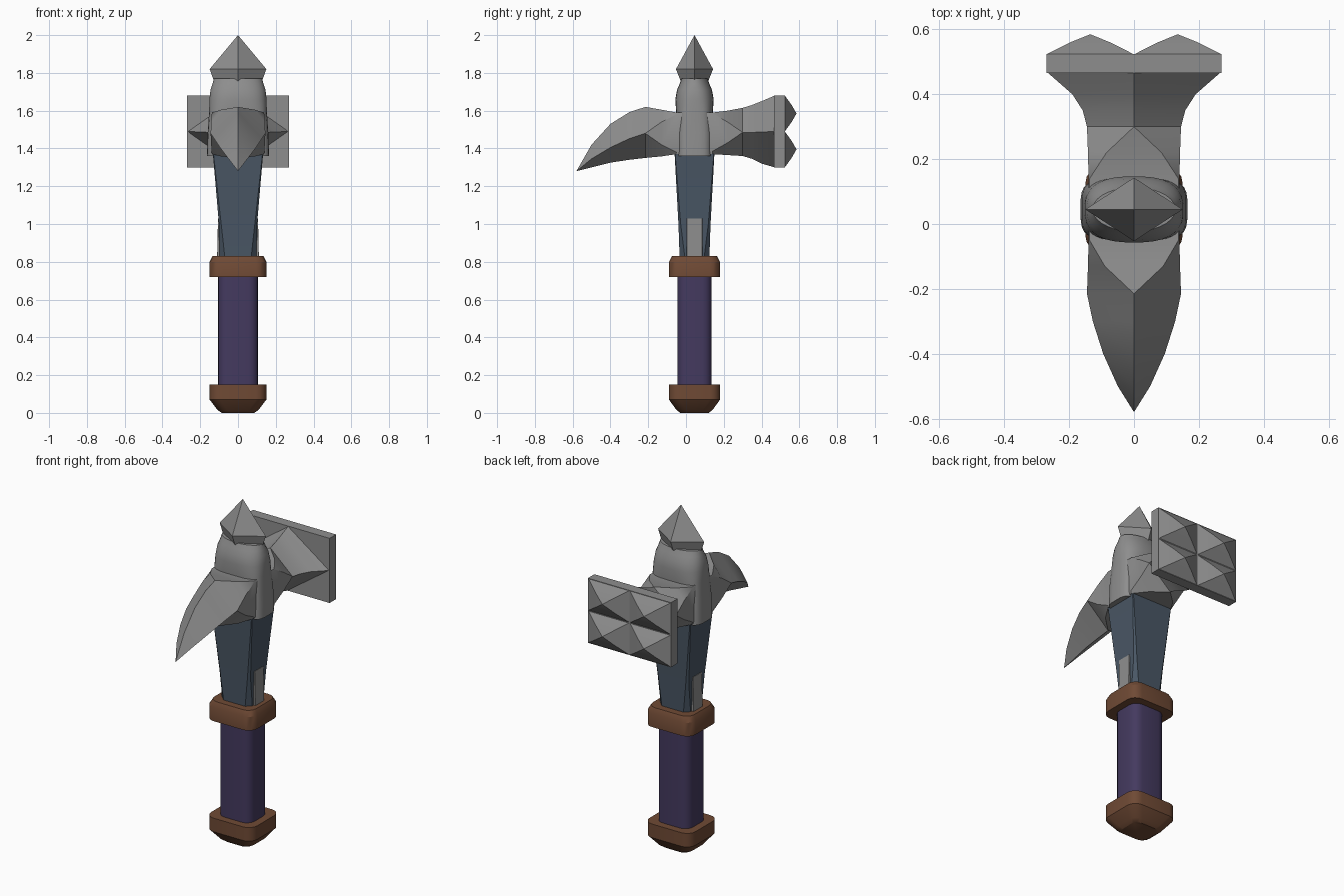
import bpy, bmesh, math

if "Cube" in bpy.data.objects:
    bpy.data.objects.remove(bpy.data.objects["Cube"])

CY = 0.045  # y of the handle axis


def material(name, rgb):
    m = bpy.data.materials.new(name)
    m.diffuse_color = (*rgb, 1)
    m.use_nodes = True
    m.node_tree.nodes["Principled BSDF"].inputs["Base Color"].default_value = m.diffuse_color
    return m


STEEL = material("steel grey", (0.27, 0.27, 0.27))
SLATE = material("slate blue", (0.068, 0.095, 0.13))
PURPLE = material("purple wrap", (0.058, 0.042, 0.115))
BROWN = material("brown leather", (0.16, 0.068, 0.035))


def loft(name, rings, mat, angle=30):
    """Skin equal-length rings of points, cap both ends, merge collapsed points."""
    bm = bmesh.new()
    vs = [[bm.verts.new(p) for p in r] for r in rings]
    n = len(rings[0])
    for a, b in zip(vs, vs[1:]):
        for i in range(n):
            j = (i + 1) % n
            bm.faces.new((a[i], a[j], b[j], b[i]))
    bm.faces.new(vs[0])
    bm.faces.new(vs[-1])
    bmesh.ops.remove_doubles(bm, verts=bm.verts, dist=0.0005)
    bmesh.ops.recalc_face_normals(bm, faces=bm.faces)
    me = bpy.data.meshes.new(name)
    bm.to_mesh(me)
    bm.free()
    me.materials.append(mat)
    ob = bpy.data.objects.new(name, me)
    bpy.context.collection.objects.link(ob)
    bpy.ops.object.select_all(action='DESELECT')
    ob.select_set(True)
    bpy.context.view_layer.objects.active = ob
    bpy.ops.object.shade_smooth_by_angle(angle=math.radians(angle))
    return ob


def rounded(z, hx, hy, r, seg=4):
    """Horizontal rounded rectangle."""
    pts = []
    for k, (sx, sy) in enumerate(((1, 1), (-1, 1), (-1, -1), (1, -1))):
        for i in range(seg + 1):
            t = math.radians(90 * (k + i / seg))
            pts.append((sx * (hx - r) + r * math.cos(t),
                        CY + sy * (hy - r) + r * math.sin(t), z))
    return pts


def superellipse(z, hx, hy, e, n=32):
    pts = []
    for i in range(n):
        t = 2 * math.pi * (i + 0.5) / n
        c, s = math.cos(t), math.sin(t)
        pts.append((math.copysign(abs(c) ** (2 / e), c) * hx,
                    CY + math.copysign(abs(s) ** (2 / e), s) * hy, z))
    return pts


def diamond(z, hx, hy):
    return [(hx, CY, z), (0, CY + hy, z), (-hx, CY, z), (0, CY - hy, z)]


def octagon(y, a, b, top, mid, h, bot):
    """Vertical section that goes from a box (a = b) to a diamond (a = h = 0)."""
    right = [(a, y, top), (b, y, mid + h), (b, y, mid - h), (a, y, bot)]
    return right + [(-x, yy, z) for x, yy, z in reversed(right)]


# Handle
loft("pommel", [rounded(0, 0.085, 0.075, 0.04), rounded(0.015, 0.108, 0.095, 0.05),
                rounded(0.07, 0.15, 0.135, 0.055), rounded(0.15, 0.15, 0.135, 0.055)], BROWN)
loft("grip", [rounded(z, 0.106, 0.091, 0.05) for z in (0.14, 0.73)], PURPLE)
loft("collar", [rounded(0.72, 0.15, 0.135, 0.055), rounded(0.80, 0.15, 0.135, 0.055),
                rounded(0.83, 0.135, 0.12, 0.05)], BROWN)

# Tapered shaft: corner chamfers fade out upward
loft("shaft", [rounded(0.80, 0.097, 0.078, 0.03, 1), rounded(1.0, 0.101, 0.085, 0.012, 1),
               rounded(1.42, 0.137, 0.108, 0.002, 1)], SLATE, 15)
loft("shaft_side_plates", [rounded(0.80, 0.111, 0.042, 0.001, 1),
                           rounded(1.03, 0.106, 0.042, 0.001, 1)], STEEL)

# Head core with bulge and neck
core = [(1.36, 0.165, 0.098, 4), (1.48, 0.161, 0.098, 4), (1.60, 0.153, 0.098, 3.2),
        (1.66, 0.152, 0.102, 2.6), (1.71, 0.146, 0.093, 2.4), (1.74, 0.136, 0.08, 2.2),
        (1.77, 0.128, 0.068, 2)]
loft("head_core", [superellipse(*c) for c in core], STEEL, 40)
loft("top_spike", [diamond(1.75, 0.125, 0.07), diamond(1.82, 0.15, 0.098),
                   diamond(2.0, 0, 0)], STEEL, 20)

# Curved front beak
beak = [(0.04, 0.139, 0.14, 1.59, 1.48, 0.10, 1.37),
        (-0.05, 0.137, 0.14, 1.59, 1.48, 0.10, 1.37),
        (-0.13, 0.09, 0.142, 1.605, 1.48, 0.06, 1.358),
        (-0.215, 0, 0.145, 1.62, 1.48, 0, 1.35),
        (-0.30, 0, 0.127, 1.592, 1.452, 0, 1.34),
        (-0.40, 0, 0.095, 1.53, 1.405, 0, 1.325),
        (-0.50, 0, 0.05, 1.42, 1.345, 0, 1.30),
        (-0.58, 0, 0, 1.28, 1.28, 0, 1.28)]
loft("front_beak", [octagon(*s) for s in beak], STEEL, 30)

# Flaring hammer neck
neck = [(0.05, 0.139, 0.14, 1.59, 1.485, 0.10, 1.37),
        (0.14, 0.137, 0.14, 1.59, 1.485, 0.10, 1.37),
        (0.22, 0.085, 0.142, 1.60, 1.485, 0.055, 1.365),
        (0.30, 0, 0.145, 1.615, 1.485, 0, 1.36),
        (0.35, 0, 0.158, 1.63, 1.485, 0, 1.345),
        (0.40, 0, 0.19, 1.65, 1.487, 0, 1.32),
        (0.47, 0, 0.27, 1.68, 1.49, 0, 1.30)]
loft("hammer_neck", [octagon(*s) for s in neck], STEEL, 30)


# Striking plate with four pyramid studs
def rect(y, hx, hz, cx=0, cz=1.49):
    return [(cx + sx * hx, y, cz + sz * hz) for sx, sz in ((1, 1), (-1, 1), (-1, -1), (1, -1))]


loft("striking_plate", [rect(0.465, 0.27, 0.19), rect(0.525, 0.27, 0.19)], STEEL)
for sx in (1, -1):
    for sz in (1, -1):
        c = (sx * 0.135, 1.49 + sz * 0.095)
        loft("stud", [rect(0.523, 0.135, 0.095, *c), rect(0.56, 0.062, 0.044, *c),
                      rect(0.585, 0, 0, *c)], STEEL, 20)
